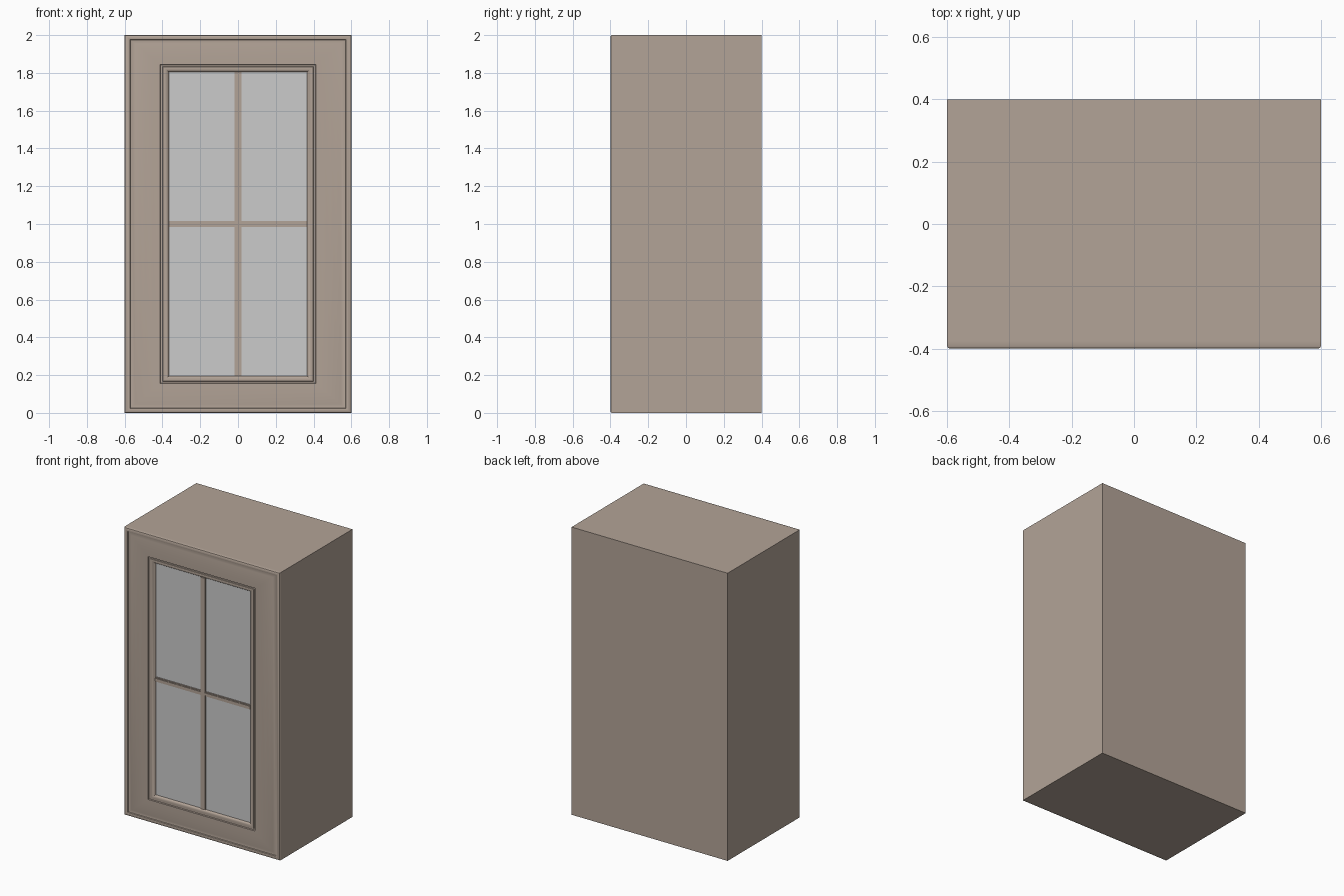
import bpy, bmesh, math

if "Cube" in bpy.data.objects:
    bpy.data.objects.remove(bpy.data.objects["Cube"])

paint = bpy.data.materials.new("taupe_paint")
paint.diffuse_color = (0.45, 0.37, 0.31, 1)
paint.use_nodes = True
paint.node_tree.nodes["Principled BSDF"].inputs["Base Color"].default_value = paint.diffuse_color


def finish(name, bm, mat=None, smooth=False):
    bmesh.ops.recalc_face_normals(bm, faces=bm.faces)
    me = bpy.data.meshes.new(name)
    bm.to_mesh(me)
    bm.free()
    ob = bpy.data.objects.new(name, me)
    bpy.context.collection.objects.link(ob)
    if mat:
        me.materials.append(mat)
    if smooth:
        bpy.ops.object.select_all(action='DESELECT')
        ob.select_set(True)
        bpy.context.view_layer.objects.active = ob
        bpy.ops.object.shade_smooth_by_angle(angle=math.radians(30))
    return ob


def box(name, x, y, z, mat=None):
    bm = bmesh.new()
    bmesh.ops.create_cube(bm, size=1)
    for v in bm.verts:
        for i, (lo, hi) in enumerate((x, y, z)):
            v.co[i] = lo if v.co[i] < 0 else hi
    return finish(name, bm, mat)


# Cabinet carcass behind the door
FRONT = -0.375
box("cabinet_body", (-0.6, 0.6), (FRONT, 0.4), (0, 2), paint)

# Moulded door frame: (inset from the outer edge, depth) swept round a rectangle
profile = [
    (0, FRONT), (0, -0.392), (0.003, -0.397), (0.01, -0.4),      # outer round
    (0.022, -0.4), (0.028, -0.398), (0.031, -0.392),             # lip and groove
    (0.036, -0.391), (0.055, -0.3935), (0.08, -0.396),           # raised slope
    (0.11, -0.398), (0.15, -0.399), (0.188, -0.399),
    (0.191, -0.391), (0.201, -0.391), (0.203, -0.395),           # inner step
    (0.212, -0.396), (0.222, -0.394), (0.231, -0.388),           # glazing bead
    (0.235, -0.381), (0.235, FRONT),
]
bm = bmesh.new()
rings = []
for d, y in profile:
    hx, hz = 0.6 - d, 1 - 0.83 * d
    rings.append([bm.verts.new((sx * hx, y, 1 + sz * hz))
                  for sx, sz in ((-1, -1), (1, -1), (1, 1), (-1, 1))])
for a, b in zip(rings, rings[1:] + rings[:1]):
    for i in range(4):
        j = (i + 1) % 4
        bm.faces.new((a[i], a[j], b[j], b[i]))
finish("door_frame", bm, paint, smooth=True)

# Glass pane
box("glass_pane", (-0.37, 0.37), (-0.381, FRONT), (0.19, 1.81))

# Crossing glazing bars, each with a narrower raised rib
for name, half, front in (("glazing_bar", 1.0, -0.387), ("glazing_rib", 0.55, -0.391)):
    w, h = 0.019 * half, 0.016 * half
    box(name + "_vertical", (-w, w), (front, -0.379), (0.195, 1.805), paint)
    box(name + "_horizontal", (-0.365, 0.365), (front + 0.0003, -0.379),
        (1 - h, 1 + h), paint)
